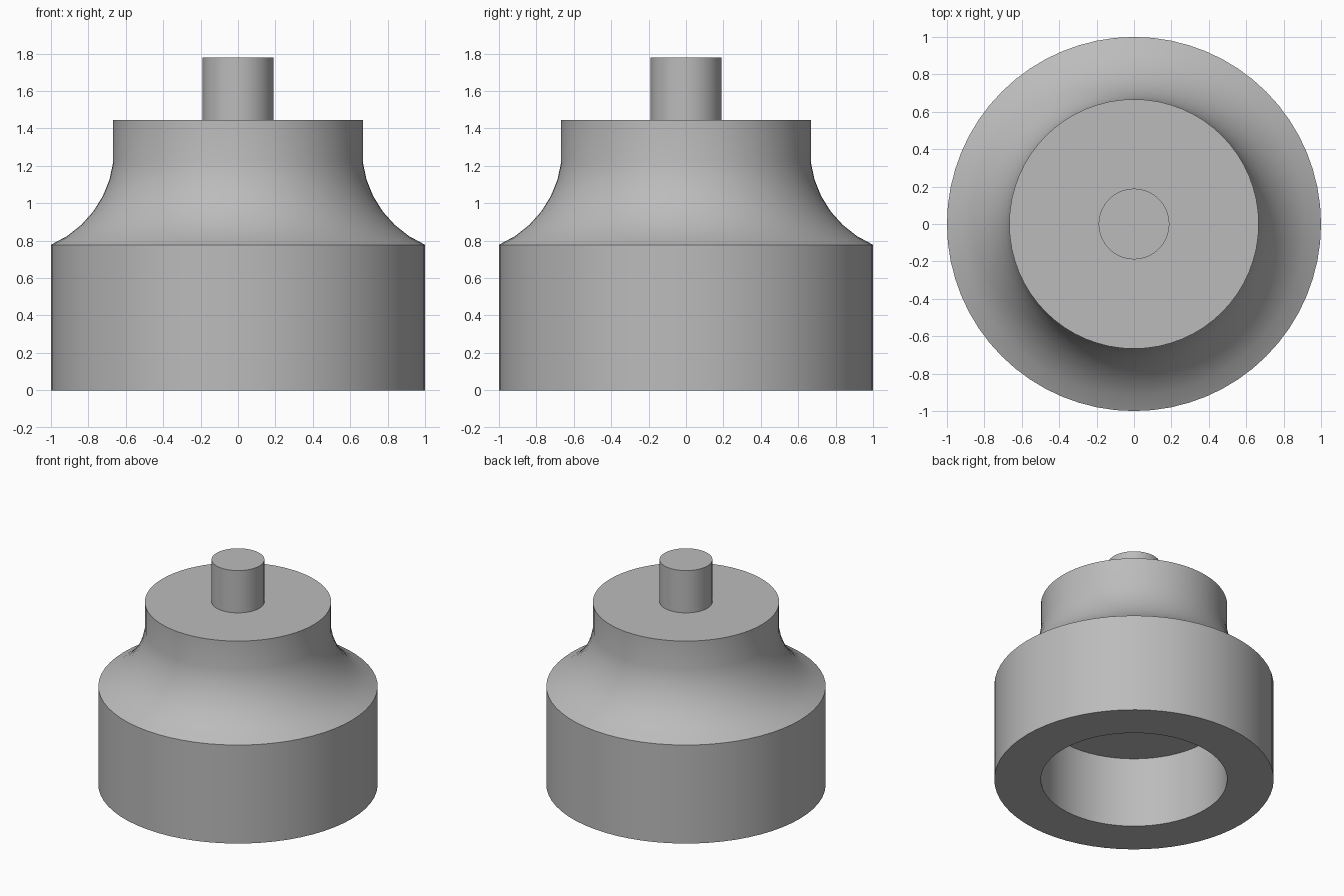
import bpy, bmesh, math
from mathutils import Vector

cube = bpy.data.objects.get("Cube")
if cube:
    bpy.data.objects.remove(cube, do_unlink=True)

SEGMENTS = 64

grey = bpy.data.materials.new("plain grey")
grey.use_nodes = True
colour = (0.5, 0.5, 0.5, 1)
grey.diffuse_color = colour
grey.node_tree.nodes["Principled BSDF"].inputs["Base Color"].default_value = colour


def lathe(name, profile):
    """Spin a (radius, height) profile that starts and ends on the z axis."""
    bm = bmesh.new()
    verts = [bm.verts.new((r, 0, z)) for r, z in profile]
    edges = [bm.edges.new(pair) for pair in zip(verts, verts[1:])]
    bmesh.ops.spin(bm, geom=verts + edges, cent=(0, 0, 0), axis=(0, 0, 1),
                   angle=math.tau, steps=SEGMENTS, use_merge=True)
    bmesh.ops.remove_doubles(bm, verts=bm.verts, dist=0.0005)
    bmesh.ops.recalc_face_normals(bm, faces=bm.faces)
    mesh = bpy.data.meshes.new(name)
    bm.to_mesh(mesh)
    bm.free()
    mesh.materials.append(grey)
    obj = bpy.data.objects.new(name, mesh)
    bpy.context.collection.objects.link(obj)
    bpy.ops.object.select_all(action="DESELECT")
    obj.select_set(True)
    bpy.context.view_layer.objects.active = obj
    bpy.ops.object.shade_smooth_by_angle(angle=math.radians(30))
    return obj


def concave_arc(start, end, radius, steps):
    """Points on a hollow arc from start to end, bowed towards the axis."""
    a, b = Vector(start), Vector(end)
    chord = b - a
    rise = math.sqrt(radius ** 2 - (chord.length / 2) ** 2)
    centre = (a + b) / 2 + Vector((chord.y, -chord.x)).normalized() * rise
    first = math.atan2(*(a - centre).yx) % math.tau
    last = math.atan2(*(b - centre).yx) % math.tau
    angles = [first + (last - first) * i / steps for i in range(steps + 1)]
    return [(centre.x + radius * math.cos(t), centre.y + radius * math.sin(t))
            for t in angles]


# Hollow body: recess, base wall, concave shoulder and neck
shoulder = concave_arc((1, 0.778), (0.667, 1.222), 0.556, 6)
lathe("body", [(0, 0.556), (0.667, 0.556), (0.667, 0), (1, 0)]
      + shoulder + [(0.667, 1.444), (0, 1.444)])

# Stem on top of the neck
lathe("stem", [(0, 1.444), (0.189, 1.444), (0.189, 1.778), (0, 1.778)])
